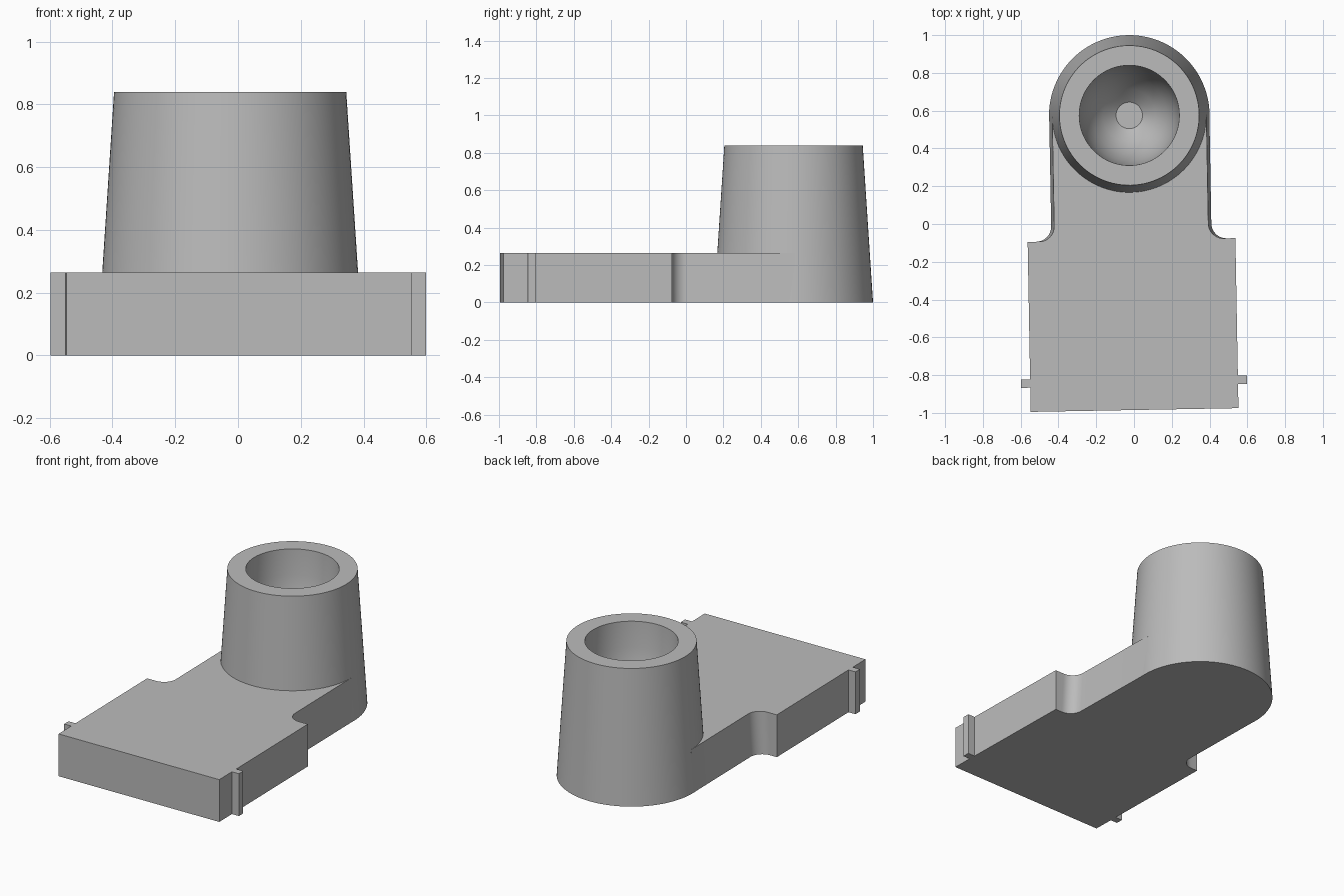
import bpy
import bmesh
import math
from mathutils import Matrix

cube = bpy.data.objects.get("Cube")
if cube:
    bpy.data.objects.remove(cube)

GREY = (0.5, 0.5, 0.5, 1)
grey = bpy.data.materials.new("plain grey")
grey.diffuse_color = GREY
grey.use_nodes = True
grey.node_tree.nodes["Principled BSDF"].inputs["Base Color"].default_value = GREY

PLATE_H = 0.265
SOCKET_H = 0.84
# The socket axis is the pivot; the plate is turned very slightly about it
PLACE = Matrix.Translation((-0.025, 0.575, 0)) @ Matrix.Rotation(0.018, 4, "Z")


def finish(name, bm):
    """Turn a bmesh into a placed, shaded object."""
    bmesh.ops.recalc_face_normals(bm, faces=bm.faces)
    mesh = bpy.data.meshes.new(name)
    bm.to_mesh(mesh)
    bm.free()
    mesh.materials.append(grey)
    obj = bpy.data.objects.new(name, mesh)
    bpy.context.collection.objects.link(obj)
    obj.matrix_world = PLACE
    bpy.ops.object.select_all(action="DESELECT")
    obj.select_set(True)
    bpy.context.view_layer.objects.active = obj
    bpy.ops.object.shade_smooth_by_angle(angle=math.radians(30))
    return obj


def bridge(bm, low, high):
    """Join two equal rings with quads."""
    n = len(low)
    for i in range(n):
        j = (i + 1) % n
        bm.faces.new((low[i], low[j], high[j], high[i]))


def plate_outline(neck):
    """Right half from front to back, then its mirror image."""
    front, shoulder, half, r = -1.56, -0.66, 0.55, 0.08
    half_pts = [(half, front), (half, -1.432), (0.598, -1.432),
                (0.598, -1.388), (half, -1.388), (half, shoulder)]
    # Concave fillet between shoulder and neck
    for i in range(11):
        a = math.radians(90 * i / 10)
        half_pts.append((neck + r - r * math.sin(a),
                         shoulder + r - r * math.cos(a)))
    half_pts.append((neck, 0))
    return half_pts + [(-x, y) for x, y in reversed(half_pts)]


# Base plate with side tabs and drafted neck
bm = bmesh.new()
rings = [[bm.verts.new((x, y, z)) for x, y in plate_outline(neck)]
         for neck, z in ((0.424, 0), (0.408, PLATE_H))]
bridge(bm, *rings)
for ring in rings:
    bm.faces.new(ring)
finish("base_plate", bm)

# Tapered socket with a rounded blind bore
SIDES = 96
profile = [(0.425, 0), (0.37, SOCKET_H), (0.265, SOCKET_H), (0.26, 0.68),
           (0.24, 0.54), (0.2, 0.43), (0.14, 0.34), (0.07, 0.28)]
bm = bmesh.new()
rings = []
for radius, z in profile:
    angles = [2 * math.pi * i / SIDES for i in range(SIDES)]
    rings.append([bm.verts.new((radius * math.cos(a), radius * math.sin(a), z))
                  for a in angles])
for low, high in zip(rings, rings[1:]):
    bridge(bm, low, high)
bm.faces.new(rings[0])
bm.faces.new(rings[-1])
finish("tapered_socket", bm)
